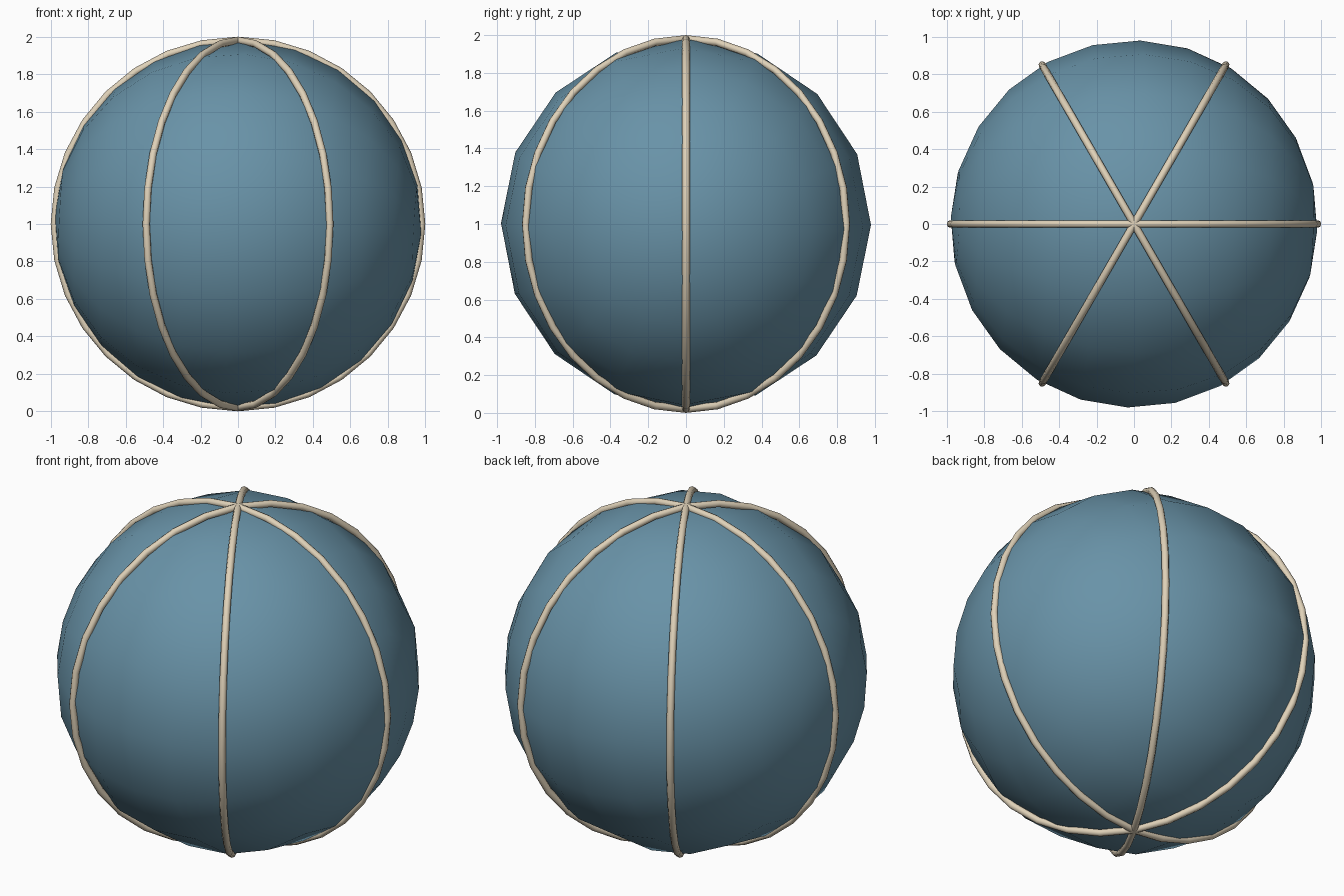
import bpy
from math import radians

cube = bpy.data.objects.get("Cube")
if cube:
    bpy.data.objects.remove(cube, do_unlink=True)


def make_material(name, rgb):
    mat = bpy.data.materials.new(name)
    mat.use_nodes = True
    colour = (*rgb, 1.0)
    mat.diffuse_color = colour
    mat.node_tree.nodes["Principled BSDF"].inputs["Base Color"].default_value = colour
    return mat


def finish(name, mat):
    obj = bpy.context.object
    obj.name = name
    obj.data.materials.append(mat)
    bpy.ops.object.shade_smooth()
    return obj


BLUE = make_material("dusty_blue", (0.14, 0.29, 0.39))
CREAM = make_material("cream", (0.74, 0.64, 0.48))
CENTRE = (0, 0, 1)

# Ball: coarse smooth sphere lying on its side, slightly tilted
bpy.ops.mesh.primitive_uv_sphere_add(
    segments=16, ring_count=12, radius=0.98, location=CENTRE,
    rotation=(radians(6), radians(93), radians(4)))
finish("ball", BLUE)

# Seams: three upright hoops crossing at the poles
for i in range(3):
    bpy.ops.mesh.primitive_torus_add(
        major_segments=32, minor_segments=8, major_radius=0.98,
        minor_radius=0.02, location=CENTRE,
        rotation=(radians(90), 0, radians(60 * i)))
    finish(f"seam_hoop_{i + 1}", CREAM)
